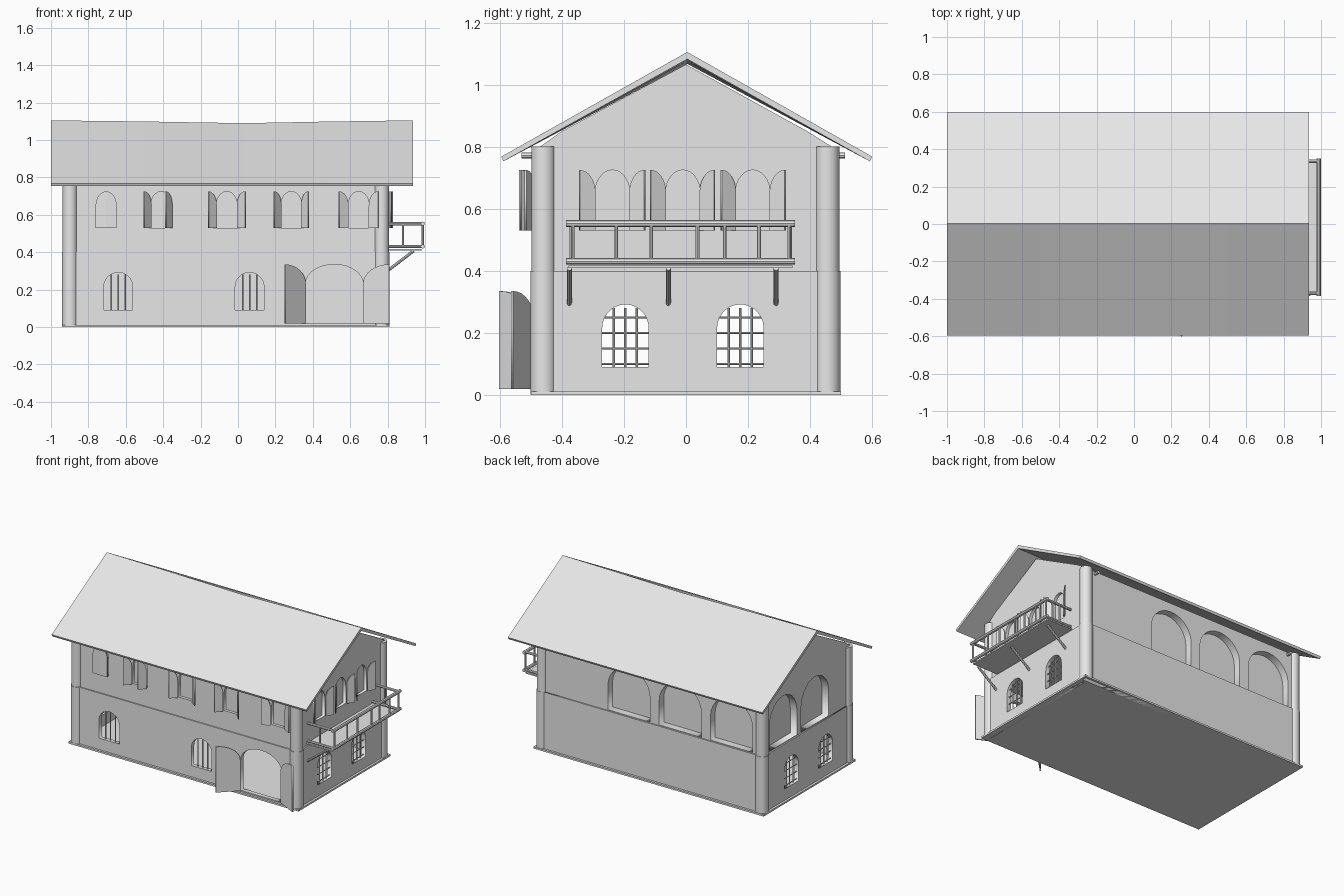
import bpy, bmesh, math
from mathutils import Matrix, Vector

if "Cube" in bpy.data.objects:
    bpy.data.objects.remove(bpy.data.objects["Cube"], do_unlink=True)

plaster = bpy.data.materials.new("pale grey plaster")
plaster.use_nodes = True
GREY = (0.8, 0.8, 0.8, 1)
plaster.diffuse_color = GREY
plaster.node_tree.nodes["Principled BSDF"].inputs["Base Color"].default_value = GREY


def add(name, mesh, smooth=False):
    ob = bpy.data.objects.new(name, mesh)
    bpy.context.scene.collection.objects.link(ob)
    mesh.materials.clear()
    mesh.materials.append(plaster)
    if smooth:
        bpy.ops.object.select_all(action='DESELECT')
        ob.select_set(True)
        bpy.context.view_layer.objects.active = ob
        bpy.ops.object.shade_smooth_by_angle()
    return ob


def box(name, lo, hi):
    lo, hi = Vector(lo), Vector(hi)
    bm = bmesh.new()
    bmesh.ops.create_cube(bm, size=1)
    bmesh.ops.scale(bm, vec=hi - lo, verts=bm.verts)
    bmesh.ops.translate(bm, vec=(lo + hi) / 2, verts=bm.verts)
    mesh = bpy.data.meshes.new(name)
    bm.to_mesh(mesh)
    bm.free()
    return add(name, mesh)


def rod(name, a, b, r, sides=8):
    a, b = Vector(a), Vector(b)
    d = b - a
    turn = d.to_track_quat('Z', 'Y').to_matrix().to_4x4()
    bm = bmesh.new()
    bmesh.ops.create_cone(bm, cap_ends=True, segments=sides, radius1=r, radius2=r,
                          depth=d.length, matrix=Matrix.Translation((a + b) / 2) @ turn)
    mesh = bpy.data.meshes.new(name)
    bm.to_mesh(mesh)
    bm.free()
    return add(name, mesh, smooth=True)


def panel(name, outline, holes, thick, origin, angle=0):
    """Upright slab with holes; u runs along the angle, v runs up."""
    cu = bpy.data.curves.new(name, 'CURVE')
    cu.dimensions, cu.fill_mode, cu.extrude = '2D', 'BOTH', thick / 2
    for loop in [outline] + holes:
        sp = cu.splines.new('POLY')
        sp.points.add(len(loop) - 1)
        for p, (u, v) in zip(sp.points, loop):
            p.co = (u, v, 0, 1)
        sp.use_cyclic_u = True
    tmp = bpy.data.objects.new(name + "_outline", cu)
    bpy.context.scene.collection.objects.link(tmp)
    dg = bpy.context.evaluated_depsgraph_get()
    mesh = bpy.data.meshes.new_from_object(tmp.evaluated_get(dg))
    bpy.data.objects.remove(tmp, do_unlink=True)
    mesh.transform(Matrix.Translation(origin) @ Matrix.Rotation(math.radians(angle), 4, 'Z')
                   @ Matrix.Rotation(math.pi / 2, 4, 'X'))
    return add(name, mesh)


def rect(u0, u1, v0, v1):
    return [(u0, v0), (u1, v0), (u1, v1), (u0, v1)]


def arch(c, h, v0, spring, top, n=14):
    arc = [(c + h * math.cos(math.pi * i / n), spring + (top - spring) * math.sin(math.pi * i / n))
           for i in range(n + 1)]
    return [(c - h, v0), (c + h, v0)] + arc


def leaf(name, h, v0, spring, top, origin, angle):
    arc = [(h - h * math.sin(math.pi * i / 16), spring + (top - spring) * math.cos(math.pi * i / 16))
           for i in range(9)]
    panel(name, [(0, v0), (h, v0)] + arc, [], 0.008, origin, angle)


# Main extents
X0, X1, Y = -0.925, 0.795, 0.485
MID, TOP = 0.4, 0.8

# Ground storey: barred windows and arched doorway
grille = dict(v0=0.09, spring=0.215, top=0.292)
front_lights, end_lights = (-0.64, 0.062), (-0.195, 0.175)
front_holes = [arch(c, 0.077, **grille) for c in front_lights]
door_hole = arch(0.515, 0.155, 0.02, 0.23, 0.335)
end_holes = [arch(c, 0.075, **grille) for c in end_lights]
box("ground_floor", (-0.94, -0.5, 0), (0.81, 0.5, 0.012))
panel("lower_front_wall", rect(X0, X1, 0, MID), front_holes + [door_hole], 0.03, (0, -Y + 0.015, 0))
panel("lower_back_wall", rect(X0, X1, 0, MID), [], 0.03, (0, Y - 0.015, 0))
for side, x in (("left", X1 - 0.015), ("right", X0 + 0.015)):
    panel(f"lower_{side}_wall", rect(-Y, Y, 0, MID), end_holes, 0.03, (x, 0, 0), 90)
    for c in end_lights:
        for k in (-1, 0, 1):
            u = c + k * 0.037
            rod(f"{side}_window_bar", (x, u, 0.09), (x, u, 0.28), 0.004)
        for k in range(4):
            z = 0.1 + k * 0.05
            rod(f"{side}_window_crossbar", (x, c - 0.075, z), (x, c + 0.075, z), 0.003)
for c in front_lights:
    for k in (-1, 0, 1):
        u = c + k * 0.037
        rod("front_window_bar", (u, -Y + 0.015, 0.09), (u, -Y + 0.015, 0.28), 0.004)

# Double doors standing open
leaf("right_door", 0.155, 0.02, 0.23, 0.335, (0.36, -Y - 0.005, 0), -135)
leaf("left_door", 0.155, 0.02, 0.23, 0.335, (0.67, -Y - 0.005, 0), -27)

# Upper storey: shuttered windows at front and left, blind arcade at back and right
box("upper_floor", (X0, -Y, MID - 0.01), (X1, Y, MID))
sash = dict(v0=0.53, spring=0.65, top=0.725)
front_windows = [(-0.705, 3, 3), (-0.41, 130, 55), (-0.06, 140, 140), (0.285, 130, 130), (0.645, 150, 150)]
left_windows = [(-0.237, 155, 150), (-0.01, 150, 145), (0.215, 145, 150)]
H = 0.056
UY = Y - 0.008
panel("upper_front_wall", rect(X0, X1, MID, TOP - 0.01),
      [arch(c, H, **sash) for c, a, b in front_windows], 0.02, (0, -UY + 0.01, 0))
panel("upper_left_wall", rect(-UY, UY, MID, TOP),
      [arch(c, H, **sash) for c, a, b in left_windows], 0.02, (X1 - 0.018, 0, 0), 90)
arcade = dict(v0=0.405, spring=0.57, top=0.73)
panel("upper_back_wall", rect(X0, X1, MID, TOP - 0.01),
      [arch(c, 0.16, **arcade) for c in (-0.68, -0.29, 0.1)], 0.05, (0, UY - 0.025, 0))
panel("upper_right_wall", rect(-UY, UY, MID, TOP),
      [arch(c, 0.15, **arcade) for c in (-0.09, 0.255)], 0.05, (X0 + 0.033, 0, 0), 90)
box("upper_room", (X0 + 0.058, -UY + 0.02, MID), (X1 - 0.028, UY - 0.05, TOP - 0.012))

# Shutters
for c, a, b in front_windows:
    for hinge, ang in ((c - H, -a), (c + H, 180 + b)):
        leaf("front_shutter", H, *sash.values(), (hinge, -UY - 0.012, 0), ang)
for c, a, b in left_windows:
    for hinge, ang in ((c - H, 90 - a), (c + H, 270 + b)):
        leaf("left_shutter", H, *sash.values(), (X1 - 0.002, hinge, 0), ang)

# Round corner posts, slimmer on the upper storey
for x in (-0.898, 0.768):
    for y in (-0.459, 0.455):
        rod("lower_post", (x, y, 0.002), (x, y, MID), 0.042, 32)
        rod("upper_post", (x, y, MID), (x, y, TOP), 0.039, 32)
    rod("tie_beam", (x * 0.93, -0.53, 0.772), (x * 0.93, 0.512, 0.772), 0.01)

# Gables
gable = [(-0.47, TOP), (0.47, TOP), (0.39, 0.85), (0, 1.065), (-0.4, 0.85)]
for side, x in (("left", X1 - 0.018), ("right", X0 + 0.018)):
    panel(f"{side}_gable", gable, [], 0.02, (x, 0, 0), 90)

# Pitched roof with a slightly sagging ridge
bm = bmesh.new()
rings = []
for x, sag in ((-1, 0), (-0.5, 0.006), (0.03, 0.015), (0.5, 0.006), (0.935, 0)):
    section = [(-0.595, 0.768), (0.004, 1.105 - sag), (0.6, 0.768),
               (0.592, 0.753), (0.004, 1.082 - sag), (-0.588, 0.753)]
    rings.append([bm.verts.new((x, y, z)) for y, z in section])
for r, s in zip(rings, rings[1:]):
    for i in range(6):
        j = (i + 1) % 6
        bm.faces.new((r[i], r[j], s[j], s[i]))
for r in (rings[0], rings[-1]):
    bm.faces.new((r[0], r[1], r[4], r[5]))
    bm.faces.new((r[1], r[2], r[3], r[4]))
bmesh.ops.recalc_face_normals(bm, faces=bm.faces)
roof = bpy.data.meshes.new("roof")
bm.to_mesh(roof)
bm.free()
add("roof", roof)

# Balcony: deck, rails, balusters and braces
B0, B1, BX = -0.378, 0.343, 0.988
box("balcony_deck", (0.78, B0, 0.41), (0.98, B1, 0.418))
for z, r in ((0.431, 0.011), (0.553, 0.011)):
    rod("balcony_long_rail", (BX, B0 - 0.008, z), (BX, B1 + 0.008, z), r)
    for y in (B0 + 0.008, B1 - 0.008):
        rod("balcony_end_rail", (0.79, y, z), (BX, y, z), r * 0.8)
for y in (-0.365, -0.225, -0.112, 0.037, 0.125, 0.235, 0.333):
    rod("baluster", (BX, y, 0.43), (BX, y, 0.55), 0.006)
for y in (B0 + 0.008, B1 - 0.008):
    rod("end_baluster", (0.882, y, 0.43), (0.882, y, 0.55), 0.006)
for y in (-0.376, -0.057, 0.29):
    rod("balcony_brace", (0.775, y, 0.282), (0.94, y, 0.408), 0.008)
